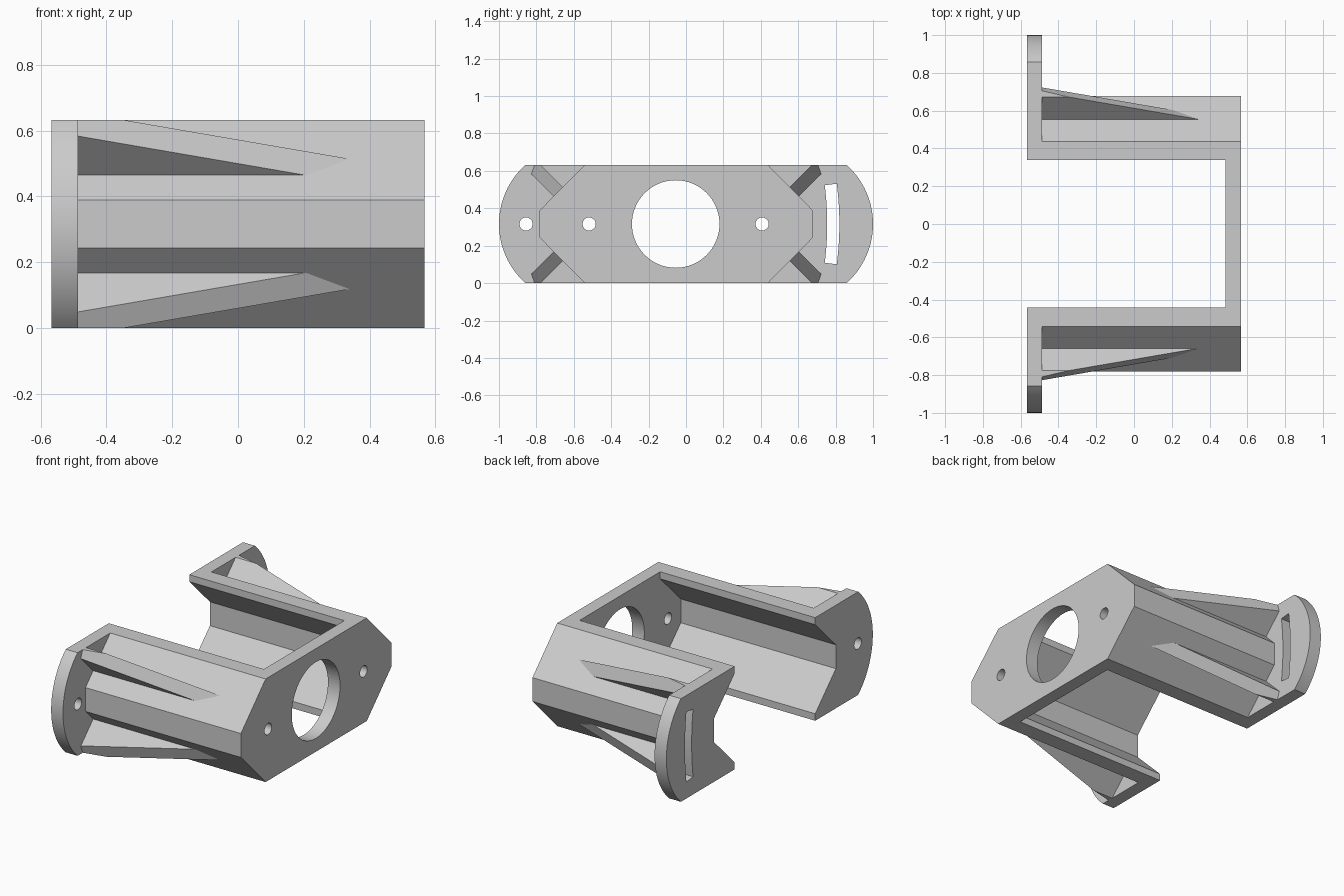
import bpy, bmesh, math

cube = bpy.data.objects.get("Cube")
if cube:
    bpy.data.objects.remove(cube, do_unlink=True)

H = 0.632          # overall height
MID = H / 2
BODY_Y = -0.052    # centre line of the channel
X_BACK, X_FLANGE, X_WEB, X_FRONT = -0.567, -0.487, 0.485, 0.567

grey = bpy.data.materials.new("light grey")
grey.use_nodes = True
grey.diffuse_color = (0.6, 0.6, 0.6, 1)
grey.node_tree.nodes["Principled BSDF"].inputs["Base Color"].default_value = (0.6, 0.6, 0.6, 1)


def finish(bm, name):
    bmesh.ops.recalc_face_normals(bm, faces=bm.faces)
    mesh = bpy.data.meshes.new(name)
    bm.to_mesh(mesh)
    bm.free()
    mesh.materials.append(grey)
    ob = bpy.data.objects.new(name, mesh)
    bpy.context.collection.objects.link(ob)
    return ob


def prism(name, profile, x0, x1):
    """Extrude a (y, z) profile along x."""
    bm = bmesh.new()
    face = bm.faces.new([bm.verts.new((x0, y, z)) for y, z in profile])
    moved = bmesh.ops.extrude_face_region(bm, geom=[face])["geom"]
    bmesh.ops.translate(bm, vec=(x1 - x0, 0, 0),
                        verts=[v for v in moved if isinstance(v, bmesh.types.BMVert)])
    return finish(bm, name)


def arc(cy, r, a0, a1, n):
    return [(cy + r * math.cos(a0 + (a1 - a0) * i / n),
             MID + r * math.sin(a0 + (a1 - a0) * i / n)) for i in range(n + 1)]


def symmetric(quarter):
    """Mirror an upper-right chain of (dy, dz) offsets into a closed profile."""
    right = [(y, -z) for y, z in reversed(quarter)] + quarter
    full = right + [(-y, z) for y, z in reversed(right)]
    return [(BODY_Y + y, MID + z) for y, z in full]


def combine(target, tool, operation):
    mod = target.modifiers.new(operation, "BOOLEAN")
    mod.operation, mod.solver, mod.object = operation, "EXACT", tool
    bpy.context.view_layer.objects.active = target
    bpy.ops.object.modifier_apply(modifier=mod.name)
    bpy.data.objects.remove(tool, do_unlink=True)


def rib(sy, sz):
    """Tapered gusset standing square to a sloped wall, trimmed to the height."""
    bm = bmesh.new()
    sink, slope, x0 = 0.03, 0.243, X_FLANGE - 0.03
    rings = []
    for across, tip in ((0.035, 0.335), (-0.035, 0.2)):
        ring = []
        for x, out in ((x0, -sink), (x0, slope * (tip - x0)), (tip + sink / slope, -sink)):
            y = 0.58 - BODY_Y + (out - across) * math.sqrt(0.5)
            z = 0.49 - MID + (out + across) * math.sqrt(0.5)
            ring.append(bm.verts.new((x, BODY_Y + sy * y, MID + sz * z)))
        rings.append(ring)
        bm.faces.new(ring)
    a, b = rings
    for i in range(3):
        j = (i + 1) % 3
        bm.faces.new((a[i], a[j], b[j], b[i]))
    bmesh.ops.bisect_plane(bm, geom=bm.verts[:] + bm.edges[:] + bm.faces[:],
                           plane_co=(0, 0, MID + sz * MID), plane_no=(0, 0, sz),
                           clear_outer=True)
    bmesh.ops.holes_fill(bm, edges=[e for e in bm.edges if e.is_boundary])
    return finish(bm, "rib")


# Channel body with bevelled sides
bracket = prism("bracket", symmetric([(0.73, 0.073), (0.49, MID)]), X_BACK, X_FRONT)

# Round-ended mounting flange
end = math.asin(MID / 0.424)
flange = (arc(0.576, 0.424, -end, end, 32)
          + arc(-0.576, 0.424, math.pi - end, math.pi + end, 32))
combine(bracket, prism("flange", flange, X_BACK, X_FLANGE), "UNION")

# Four gusset ribs
for sy in (1, -1):
    for sz in (1, -1):
        combine(bracket, rib(sy, sz), "UNION")

# Hollow the channel, leaving the end web and side walls
cavity = symmetric([(0.59, 0.073), (0.39, 0.273), (0.39, MID + 0.1)])
combine(bracket, prism("cavity", cavity, -0.7, X_WEB), "DIFFERENCE")

# Web holes, pivot hole and curved adjustment slot
for y, r, x0, x1 in ((-0.055, 0.234, 0.4, 0.7), (-0.518, 0.035, 0.4, 0.7),
                     (0.407, 0.035, 0.4, 0.7), (-0.855, 0.035, -0.7, -0.44)):
    circle = arc(y, r, 0, math.tau, 64)[:-1]
    combine(bracket, prism("hole", circle, x0, x1), "DIFFERENCE")
sweep = 0.129
slot = arc(-0.855, 1.675, -sweep, sweep, 16) + arc(-0.855, 1.61, sweep, -sweep, 16)
combine(bracket, prism("slot", slot, -0.7, -0.44), "DIFFERENCE")

# Merge leftover flat seams and smooth the curved faces
bm = bmesh.new()
bm.from_mesh(bracket.data)
bmesh.ops.remove_doubles(bm, verts=bm.verts, dist=0.0001)
bmesh.ops.dissolve_limit(bm, angle_limit=0.01, verts=bm.verts, edges=bm.edges)
bm.to_mesh(bracket.data)
bm.free()
bpy.ops.object.select_all(action="DESELECT")
bracket.select_set(True)
bpy.context.view_layer.objects.active = bracket
bpy.ops.object.shade_smooth_by_angle(angle=math.radians(25))
